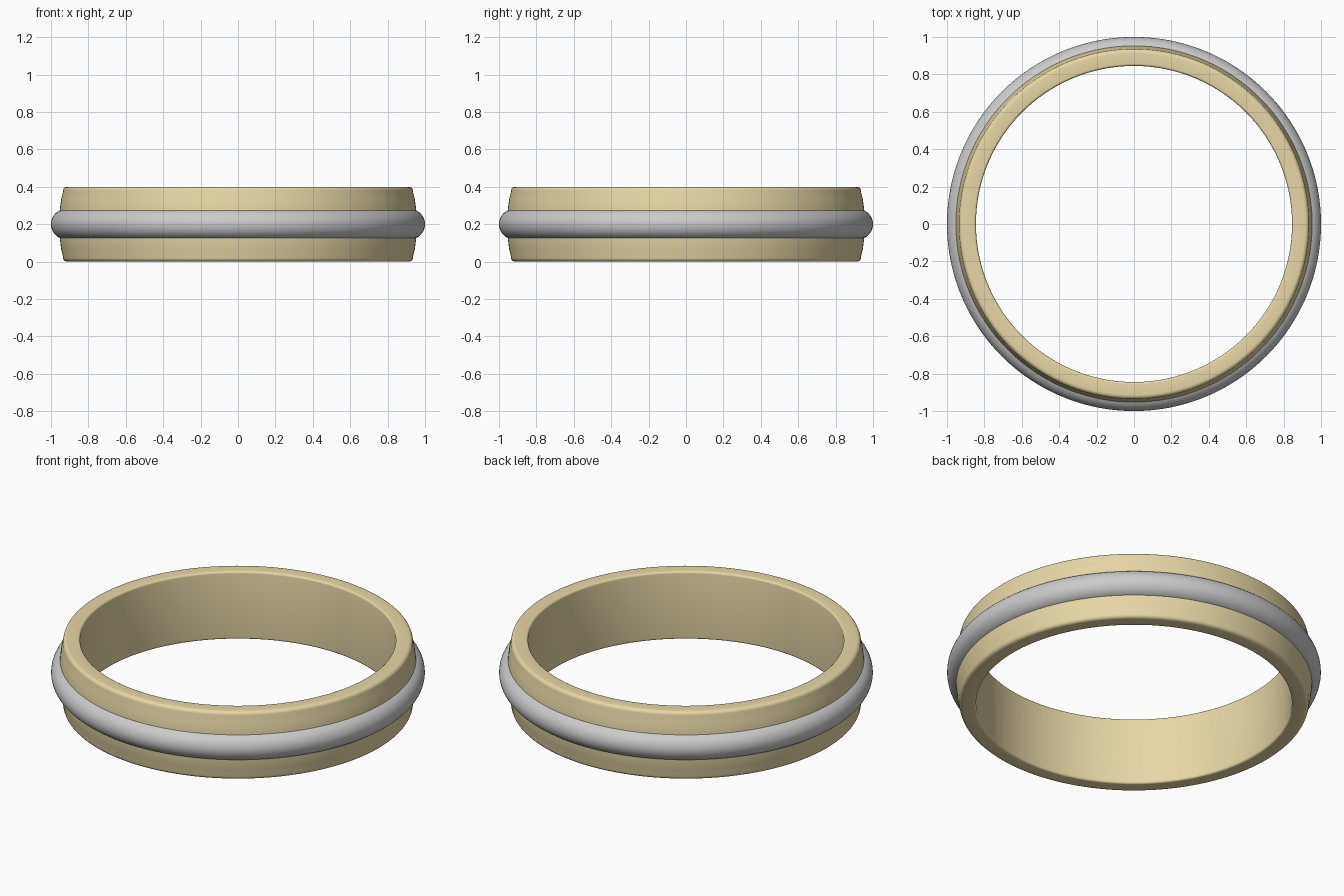
import bpy, bmesh
from math import sin, cos, pi, radians

if "Cube" in bpy.data.objects:
    bpy.data.objects.remove(bpy.data.objects["Cube"])

SEG = 192
MID = 0.2  # half height of the ring


def material(name, color):
    m = bpy.data.materials.new(name)
    m.diffuse_color = color
    m.use_nodes = True
    m.node_tree.nodes["Principled BSDF"].inputs["Base Color"].default_value = m.diffuse_color
    return m


def lathe(name, profile, mat):
    """Revolve a closed (radius, z) profile around the z axis."""
    bm = bmesh.new()
    rings = [[bm.verts.new((r * cos(2 * pi * i / SEG), r * sin(2 * pi * i / SEG), z))
              for r, z in profile] for i in range(SEG)]
    n = len(profile)
    for i in range(SEG):
        a, b = rings[i], rings[(i + 1) % SEG]
        for j in range(n):
            k = (j + 1) % n
            bm.faces.new((a[j], b[j], b[k], a[k]))
    bmesh.ops.recalc_face_normals(bm, faces=bm.faces)
    me = bpy.data.meshes.new(name)
    bm.to_mesh(me)
    bm.free()
    ob = bpy.data.objects.new(name, me)
    bpy.context.collection.objects.link(ob)
    me.materials.append(mat)
    bpy.context.view_layer.objects.active = ob
    ob.select_set(True)
    bpy.ops.object.shade_smooth_by_angle(angle=radians(35))
    ob.select_set(False)


def arc(cr, cz, radius, a0, a1, steps):
    return [(cr + radius * cos(radians(a0 + (a1 - a0) * i / steps)),
             cz + radius * sin(radians(a0 + (a1 - a0) * i / steps)))
            for i in range(steps + 1)]


gold = material("gold", (0.80, 0.68, 0.38, 1))
silver = material("silver", (0.82, 0.82, 0.84, 1))

# Band: gently domed outside, rounded rims, straight bore (upper half mirrored)
upper = [(0.955, MID), (0.954, 0.26), (0.950, 0.30), (0.945, 0.335), (0.937, 0.367)]
upper += arc(0.914, 0.378, 0.022, 10, 90, 6)
upper += arc(0.857, 0.388, 0.012, 90, 180, 5)
lower = [(r, 2 * MID - z) for r, z in reversed(upper[1:])]
lathe("band", upper + lower, gold)

# Raised wire around the middle, its back buried in the band
lathe("centre_wire", arc(0.919, MID, 0.081, -80, 80, 24), silver)
